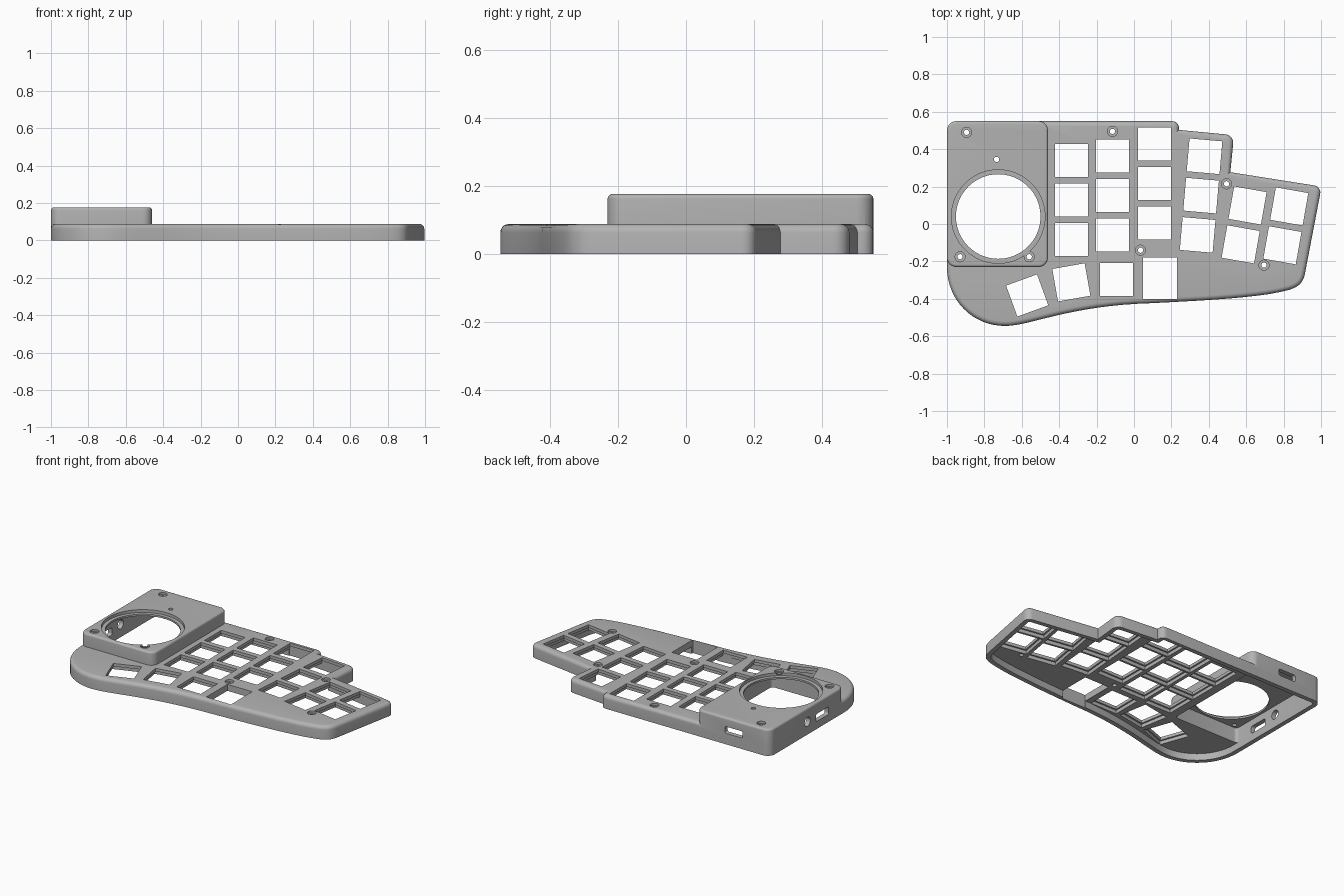
import bpy, bmesh, math
from mathutils import Vector, Matrix
from mathutils.geometry import interpolate_bezier

if "Cube" in bpy.data.objects:
    bpy.data.objects.remove(bpy.data.objects["Cube"])

plastic = bpy.data.materials.new("grey plastic")
plastic.use_nodes = True
plastic.diffuse_color = (0.45, 0.45, 0.45, 1)
plastic.node_tree.nodes["Principled BSDF"].inputs["Base Color"].default_value = (0.45, 0.45, 0.45, 1)


def bezier(a, b, c, d, n=9):
    return [p.to_2d() for p in interpolate_bezier(*[Vector((*q, 0)) for q in (a, b, c, d)], n)]


def rounded(corners):
    """Open chain of (x, y, corner size) turned into points."""
    out = []
    for i, (x, y, t) in enumerate(corners):
        p = Vector((x, y))
        if t == 0:
            out.append(p)
            continue
        a = p + (Vector(corners[i - 1][:2]) - p).normalized() * t
        b = p + (Vector(corners[(i + 1) % len(corners)][:2]) - p).normalized() * t
        out += bezier(a, a.lerp(p, 0.55), b.lerp(p, 0.55), b, 7)
    return out


def inset(poly, d):
    """Move a counter-clockwise polygon inwards by d."""
    out = []
    for i, p in enumerate(poly):
        e1 = (p - poly[i - 1]).normalized()
        e2 = (poly[(i + 1) % len(poly)] - p).normalized()
        n1, n2 = Vector((-e1.y, e1.x)), Vector((-e2.y, e2.x))
        out.append(p + (n1 + n2) * d / (1 + n1.dot(n2)))
    return out


def rect(w, h, t=0):
    return rounded([(-w / 2, -h / 2, t), (w / 2, -h / 2, t), (w / 2, h / 2, t), (-w / 2, h / 2, t)])


def circle(r, n=32):
    return [Vector((r * math.cos(k * math.tau / n), r * math.sin(k * math.tau / n))) for k in range(n)]


def loft(bm, rings, matrix=Matrix()):
    """Closed solid through (polygon, z) rings."""
    loops = [[bm.verts.new(matrix @ Vector((p.x, p.y, z))) for p in poly] for poly, z in rings]
    for lo, hi in zip(loops, loops[1:]):
        for i in range(len(lo)):
            bm.faces.new((lo[i - 1], lo[i], hi[i], hi[i - 1]))
    bm.faces.new(loops[0][::-1])
    bm.faces.new(loops[-1])


def solid(name, parts):
    bm = bmesh.new()
    for rings, matrix in parts:
        loft(bm, rings, matrix)
    bmesh.ops.recalc_face_normals(bm, faces=bm.faces)
    mesh = bpy.data.meshes.new(name)
    bm.to_mesh(mesh)
    bm.free()
    mesh.materials.append(plastic)
    obj = bpy.data.objects.new(name, mesh)
    bpy.context.scene.collection.objects.link(obj)
    return obj


def combine(body, tool, operation="DIFFERENCE"):
    mod = body.modifiers.new(tool.name, "BOOLEAN")
    mod.operation, mod.object, mod.solver = operation, tool, "EXACT"
    bpy.context.view_layer.update()
    mesh = bpy.data.meshes.new_from_object(body.evaluated_get(bpy.context.evaluated_depsgraph_get()))
    body.modifiers.clear()
    body.data = mesh
    bpy.data.objects.remove(tool)


def filleted(poly, z0, z1, r):
    rings = [(poly, z0)]
    for k in range(6):
        a = k * math.pi / 10
        rings.append((inset(poly, r * (1 - math.cos(a))), z1 - r + r * math.sin(a)))
    return rings


def at(x, y, angle=0):
    return Matrix.Translation((x, y, 0)) @ Matrix.Rotation(math.radians(angle), 4, "Z")


# Case outline, counter-clockwise from the lower left bulge
outline = bezier((-1, -0.23), (-1, -0.405), (-0.865, -0.545), (-0.69, -0.545), 17)
outline += bezier((-0.69, -0.545), (-0.55, -0.545), (-0.35, -0.435), (0.1, -0.423), 17)[1:]
outline += bezier((0.1, -0.423), (0.35, -0.41), (0.55, -0.40), (0.72, -0.375))[1:]
outline += bezier((0.72, -0.375), (0.86, -0.35), (0.90, -0.34), (0.915, -0.26), 13)[1:]
outline += rounded([(0.915, -0.26, 0), (1.003, 0.2, 0.04), (0.515, 0.277, 0), (0.535, 0.475, 0.045),
                    (0.24, 0.503, 0), (0.24, 0.55, 0.035), (-1, 0.55, 0.05), (-1, -0.23, 0)])[1:-1]

# Low case with the raised housing
body = solid("keyboard_case", [(filleted(outline, 0, 0.088, 0.025), Matrix())])
housing = rounded([(-1, -0.23, 0.05), (-0.46, -0.23, 0.05), (-0.46, 0.55, 0.05), (-1, 0.55, 0.05)])
combine(body, solid("raised_housing", [(filleted(housing, 0.02, 0.176, 0.014), Matrix())]), "UNION")

# Hollow underside
combine(body, solid("case_cavity", [([(inset(outline, 0.03), -0.1), (inset(outline, 0.03), 0.045)], Matrix())]))
combine(body, solid("housing_cavity", [([(inset(housing, 0.03), -0.12), (inset(housing, 0.03), 0.145)], Matrix())]))

# Switch openings: straight columns, tilted columns, thumb arc
keys = []
for x, y, rows, tilt in [(-0.335, 0.34, 3, 0), (-0.115, 0.363, 3, 0), (0.11, 0.427, 3, 0),
                         (0.377, 0.362, 3, -5), (0.607, 0.099, 2, -10), (0.83, 0.094, 2, -10)]:
    for k in range(rows):
        step = Matrix.Rotation(math.radians(tilt), 2) @ Vector((0, -0.211 * k))
        keys.append(at(x + step.x, y + step.y, tilt))
keys += [at(-0.093, -0.296), at(-0.335, -0.312, 10), at(-0.571, -0.382, 20)]
combine(body, solid("switch_pockets", [([(rect(0.197, 0.197), -0.1), (rect(0.197, 0.197), 0.068)], m) for m in keys]))
wide_key = ([(rect(0.182, 0.22), -0.2), (rect(0.182, 0.22), 0.2)], at(0.139, -0.29))
combine(body, solid("switch_openings",
                    [([(rect(0.176, 0.176), -0.2), (rect(0.176, 0.176), 0.2)], m) for m in keys] + [wide_key]))

# Round opening with a stepped rim
ball = at(-0.726, 0.04)
combine(body, solid("rim_step", [([(circle(0.25, 72), 0.157), (circle(0.25, 72), 0.3)], ball)]))
combine(body, solid("round_opening", [([(circle(0.226, 72), 0.1), (circle(0.226, 72), 0.3)], ball)]))

# Counterbored screw holes and a small sensor hole
screws = [(-0.895, 0.49, 0.176), (-0.93, -0.175, 0.176), (-0.56, -0.175, 0.176), (-0.115, 0.495, 0.088),
          (0.495, 0.215, 0.088), (0.035, -0.14, 0.088), (0.695, -0.22, 0.088)]
combine(body, solid("screw_heads", [([(circle(0.027), z - 0.014), (circle(0.027), z + 0.1)], at(x, y))
                                    for x, y, z in screws]))
combine(body, solid("screw_holes", [([(circle(0.014), -0.2), (circle(0.014), 0.3)], at(x, y))
                                    for x, y, z in screws + [(-0.735, 0.345, 0)]]))

# Ports in the back wall and the side wall
back = Matrix.Translation((-0.735, 0.535, 0.095)) @ Matrix.Rotation(math.pi / 2, 4, "X")
side = Matrix.Rotation(math.pi / 2, 4, "Z") @ Matrix.Rotation(math.pi / 2, 4, "X")
combine(body, solid("ports", [
    ([(p, -0.05), (p, 0.05)], m) for p, m in [
        (rect(0.13, 0.045, 0.012), back),
        (rect(0.13, 0.05, 0.012), Matrix.Translation((-0.985, 0.0, 0.075)) @ side),
        (circle(0.03), Matrix.Translation((-0.985, 0.155, 0.085)) @ side)]]))

# Smooth shading with sharp edges kept
bpy.ops.object.select_all(action="DESELECT")
body.select_set(True)
bpy.context.view_layer.objects.active = body
bpy.ops.object.shade_smooth_by_angle(angle=math.radians(30))
